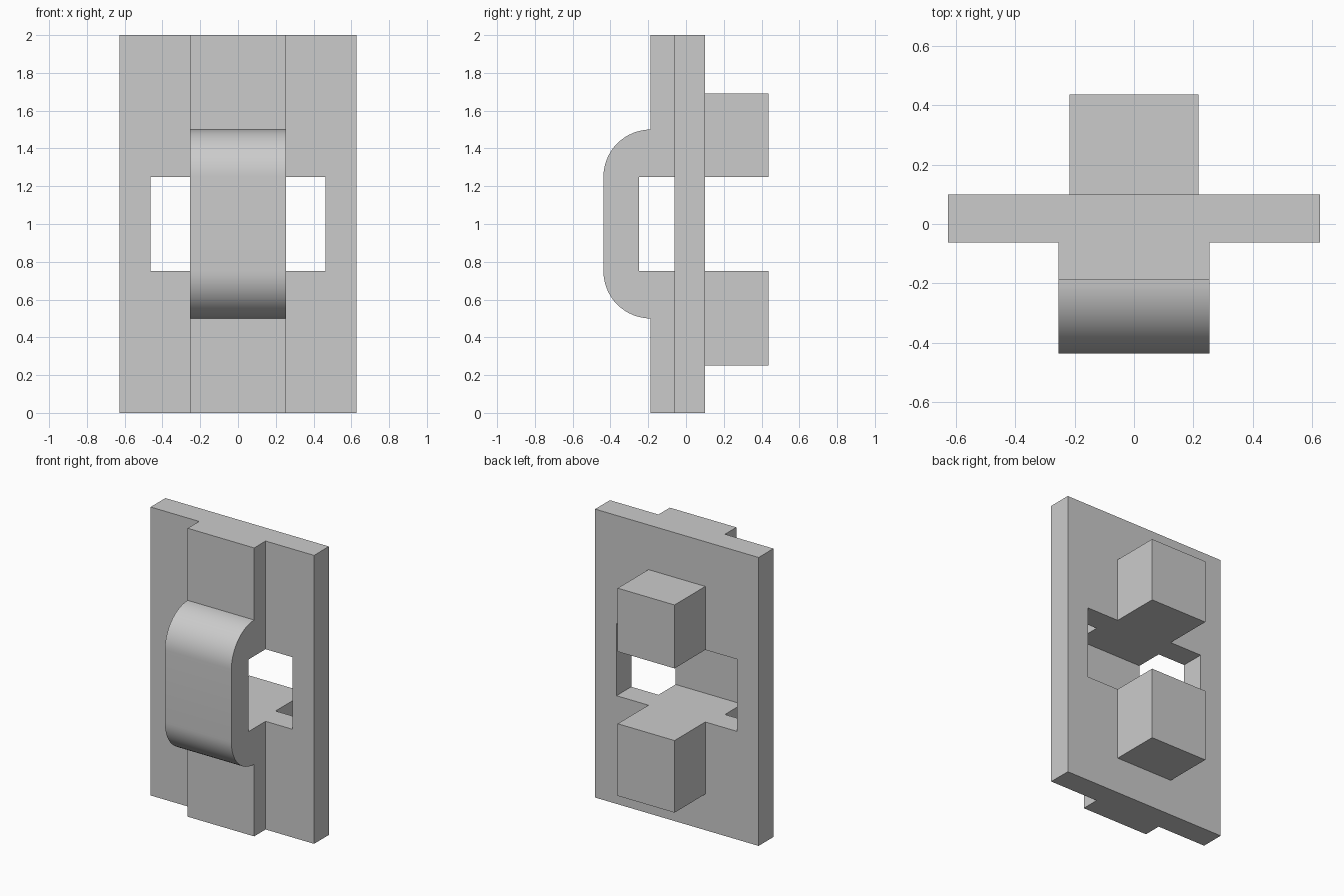
import bpy, bmesh
from math import sin, cos, pi

cube = bpy.data.objects.get("Cube")
if cube:
    bpy.data.objects.remove(cube, do_unlink=True)

grey = bpy.data.materials.new("neutral grey")
grey.use_nodes = True
colour = (0.6, 0.6, 0.6, 1)
grey.diffuse_color = colour
grey.node_tree.nodes["Principled BSDF"].inputs["Base Color"].default_value = colour

# Shared levels: window height and the depths of the stacked layers
LOW, HIGH = 0.75, 1.25
PLATE_FRONT, PLATE_BACK = -0.062, 0.1
RIB_FRONT, GRIP_INNER, BACK_END = -0.187, -0.25, 0.437
ROUND = 0.25


def finish(name, bm):
    bmesh.ops.recalc_face_normals(bm, faces=bm.faces[:])
    mesh = bpy.data.meshes.new(name)
    bm.to_mesh(mesh)
    bm.free()
    mesh.materials.append(grey)
    obj = bpy.data.objects.new(name, mesh)
    bpy.context.collection.objects.link(obj)
    return obj


def extrude(bm, faces, offset):
    out = bmesh.ops.extrude_face_region(bm, geom=faces)
    moved = [g for g in out["geom"] if isinstance(g, bmesh.types.BMVert)]
    bmesh.ops.translate(bm, verts=moved, vec=offset)


def rectangle(bm, half_x, z0, z1, y):
    corners = [(-half_x, z0), (half_x, z0), (half_x, z1), (-half_x, z1)]
    return [bm.verts.new((x, y, z)) for x, z in corners]


# Flat plate with a rectangular window
bm = bmesh.new()
outer = rectangle(bm, 0.627, 0, 2, PLATE_FRONT)
inner = rectangle(bm, 0.463, LOW, HIGH, PLATE_FRONT)
ring = []
for i in range(4):
    j = (i + 1) % 4
    ring.append(bm.faces.new((outer[i], outer[j], inner[j], inner[i])))
extrude(bm, ring, (0, PLATE_BACK - PLATE_FRONT, 0))
finish("window_plate", bm)

# Raised centre rib with the rounded grip, extruded from its side profile
STEPS = 16
arc = [(RIB_FRONT - ROUND * sin(a), LOW - ROUND * cos(a))
       for a in (pi / 2 * i / STEPS for i in range(STEPS + 1))]
lower = [(PLATE_FRONT, LOW), (PLATE_FRONT, 0), (RIB_FRONT, 0)] + arc
upper = [(y, 2 - z) for y, z in reversed(lower)]
profile = lower + upper + [(GRIP_INNER, HIGH), (GRIP_INNER, LOW)]
half = 0.255
bm = bmesh.new()
side = bm.faces.new([bm.verts.new((-half, y, z)) for y, z in profile])
extrude(bm, [side], (2 * half, 0, 0))
rib = finish("rib_and_grip", bm)
bpy.context.view_layer.objects.active = rib
rib.select_set(True)
bpy.ops.object.shade_smooth_by_angle(angle=pi / 6)
rib.select_set(False)

# Two blocks on the back, above and below the window
for name, z0, z1 in (("lower_back_block", 0.25, LOW),
                     ("upper_back_block", HIGH, 1.69)):
    bm = bmesh.new()
    face = bm.faces.new(rectangle(bm, 0.218, z0, z1, PLATE_BACK))
    extrude(bm, [face], (0, BACK_END - PLATE_BACK, 0))
    finish(name, bm)
